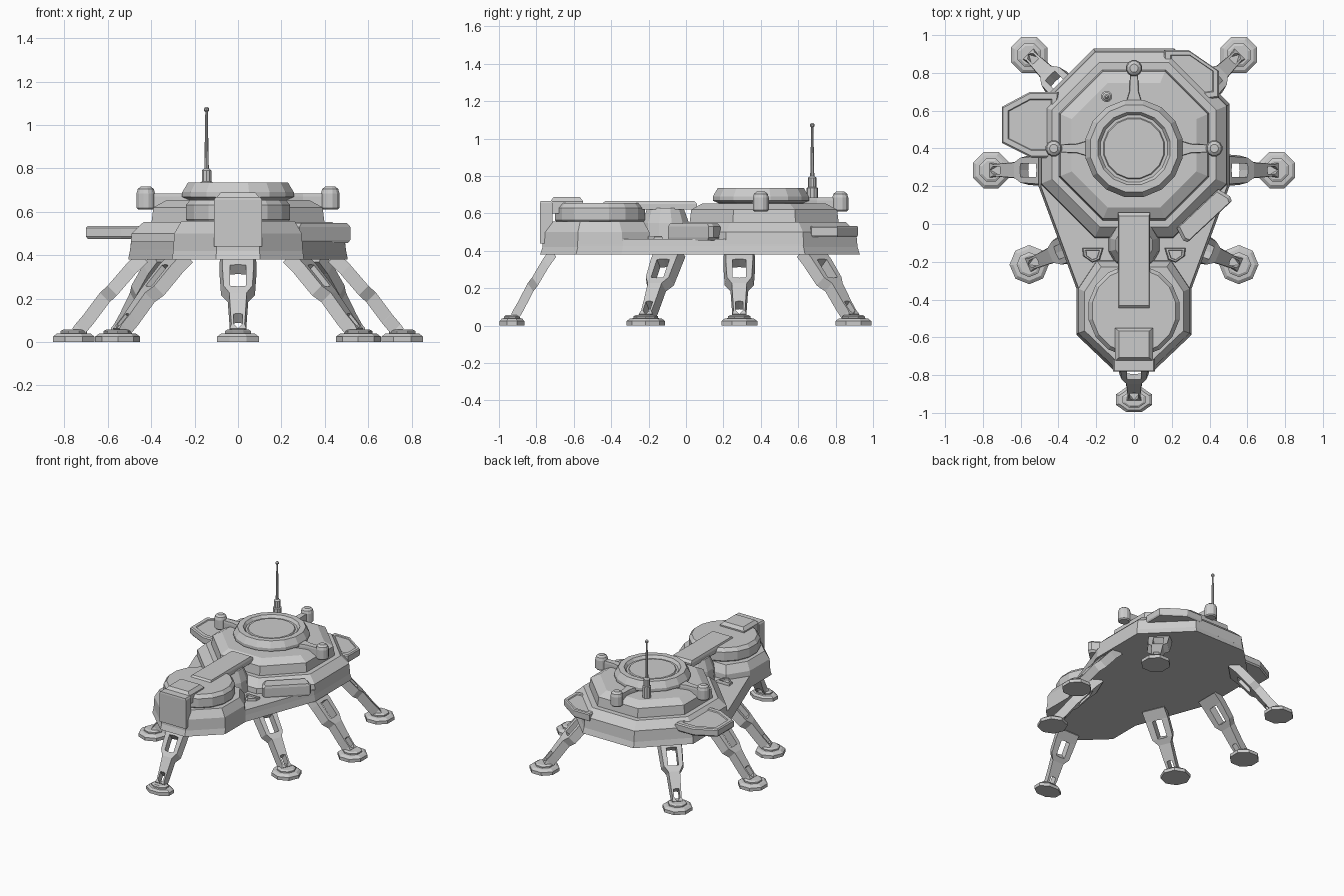
import bpy, bmesh
from math import sin, cos, pi, radians
from mathutils import Vector, Matrix

if "Cube" in bpy.data.objects:
    bpy.data.objects.remove(bpy.data.objects["Cube"])


def loft(name, sets, mat=None):
    """Skin one or more stacks of equal-sized rings, capped at both ends."""
    bm = bmesh.new()
    for rings in sets:
        vs = [[bm.verts.new(p) for p in r] for r in rings]
        n = len(rings[0])
        for a, b in zip(vs, vs[1:]):
            for i in range(n):
                j = (i + 1) % n
                bm.faces.new((a[i], a[j], b[j], b[i]))
        bm.faces.new(vs[0][::-1])
        bm.faces.new(vs[-1])
    if mat:
        bm.transform(mat)
    bmesh.ops.recalc_face_normals(bm, faces=bm.faces)
    me = bpy.data.meshes.new(name)
    bm.to_mesh(me)
    bm.free()
    ob = bpy.data.objects.new(name, me)
    bpy.context.collection.objects.link(ob)
    return ob


def prism(name, pts, layers, centre=None, mat=None):
    """Outline stacked at (z, scale) layers around a centre."""
    c = centre or (sum(p[0] for p in pts) / len(pts), sum(p[1] for p in pts) / len(pts))
    rings = [[(c[0] + (x - c[0]) * s, c[1] + (y - c[1]) * s, z) for x, y in pts]
             for z, s in layers]
    return loft(name, [rings], mat)


def lathe(name, profile, centre, n=16, mat=None):
    rings = [[(centre[0] + r * cos(2 * pi * (i + .5) / n),
               centre[1] + r * sin(2 * pi * (i + .5) / n), z) for i in range(n)]
             for r, z in profile]
    return loft(name, [rings], mat)


def sym(half):
    """Close a right-hand outline by mirroring it across x = 0."""
    return half + [(-x, y) for x, y in reversed(half)]


def rect(x0, x1, y0, y1):
    return [(x0, y0), (x1, y0), (x1, y1), (x0, y1)]


# Hull: low deck, rear octagon and front head
prism("lower_hull", sym([(.10, -.77), (.30, -.58), (.30, -.34), (.50, .20), (.50, .63), (.21, .92)]),
      [(.38, 1.012), (.425, .995), (.462, .985)], (0, .1))
octagon = sym([(.21, -.08), (.50, .21), (.50, .63), (.21, .92)])
prism("rear_hull", octagon, [(.42, .995), (.50, .98), (.553, .87)], (0, .42))
prism("rear_upper_tier", octagon, [(.54, .80), (.62, .78), (.653, .66)], (0, .41))
prism("front_head", sym([(.10, -.77), (.30, -.58), (.30, -.34), (.20, -.19)]),
      [(.42, .995), (.50, .98), (.557, .87)], (0, -.47))

# Round hatches on top
lathe("main_hatch", [(.225, .63), (.23, .655), (.262, .668), (.262, .69), (.235, .735), (.195, .735),
                     (.18, .715), (.165, .715), (.16, .722)], (0, .40))
lathe("head_turret", [(.225, .54), (.245, .565), (.245, .63), (.225, .655)], (0, -.46))
lathe("neck_barrel", [(.14, .45), (.13, .55), (.10, .63)], (0, -.11), 12)

# Spine beam and nose blocks
prism("spine_beam", rect(-.085, .085, -.45, .06), [(.62, 1), (.65, 1), (.667, .93)])
prism("nose_plate", rect(-.11, .11, -.78, -.715), [(.44, 1), (.655, 1), (.667, .94)])
prism("nose_cap", rect(-.10, .10, -.725, -.55), [(.60, 1), (.665, 1), (.688, .80)])

# Three sensor pods on arms around the hatch
for k, name in ((0, "right"), (1, "back"), (2, "left")):
    m = Matrix.Translation((0, .40, 0)) @ Matrix.Rotation(k * pi / 2, 4, 'Z')
    prism(name + "_pod_arm", [(.20, -.055), (.30, -.025), (.42, -.02), (.42, .02), (.30, .025), (.20, .055)],
          [(.62, 1), (.67, 1), (.685, .9)], mat=m)
    lathe(name + "_pod", [(.036, .61), (.044, .618), (.044, .685), (.038, .705), (.022, .717)], (.425, 0), 12, m)

# Antenna
lathe("antenna", [(.03, .62), (.03, .735), (.023, .74), (.023, .79), (.011, .80), (.006, 1.06),
                  (.012, 1.066), (.012, 1.076), (.005, 1.083)], (-.145, .675), 10)

# Side panels with shallow recessed tops
panel = [(.475, .95), (.485, 1), (.526, 1), (.534, .95), (.534, .78), (.528, .75)]
prism("left_panel", [(-.70, .43), (-.54, .35), (-.42, .35), (-.40, .70), (-.55, .70), (-.70, .62)], panel)
prism("back_right_panel", [(.16, .92), (.16, .86), (.38, .66), (.45, .67), (.45, .81), (.29, .92)], panel)
m = Matrix.Translation((.37, .045, 0)) @ Matrix.Rotation(radians(43), 4, 'Z')
prism("right_cargo_box", [(-.16, -.045), (.16, -.045), (.17, -.02), (.15, .05), (-.15, .05), (-.17, -.02)],
      [(.455, .92), (.47, 1), (.53, 1), (.547, .9)], mat=m)

# Deck vents
for s, name in ((1, "right"), (-1, "left")):
    prism(name + "_deck_vent", [(s * x, y) for x, y in
                                ((.16, -.125), (.275, -.125), (.27, -.17), (.22, -.205), (.18, -.19))],
          [(.45, 1), (.475, .95), (.48, .85), (.48, .65), (.468, .6)])

# Legs: (inward distance, z, outer half width, window half width)
stations = [(.32, .39, .085, 0), (.262, .335, .085, 0), (.26, .332, .085, .036), (.178, .237, .078, .036),
            (.175, .234, .075, 0), (.143, .205, .047, 0), (.072, .11, .040, 0), (.07, .107, .040, .02),
            (.03, .06, .036, .02), (.015, .04, .045, 0)]


def leg(name, x, y, angle, stretch=1):
    m = (Matrix.Translation((x, y, 0)) @ Matrix.Rotation(radians(angle), 4, 'Z')
         @ Matrix.Diagonal((stretch, 1, 1, 1)))
    t = .022
    rails = [[[(-d + t, s * w * .85, z + t), (-d - t, s * w, z - t), (-d - t, s * i, z - t), (-d + t, s * i, z + t)]
              for d, z, w, i in stations] for s in (1, -1)]
    loft(name + "_leg", rails, m)
    lathe(name + "_foot", [(.104, 0), (.104, .024), (.085, .038), (.066, .04), (.066, .05), (.052, .057)],
          (0, 0), 8, m)


leg("front", 0, -.93, -90, .69)
for s, name in ((1, "right"), (-1, "left")):
    for part, x, y, a in (("front", .555, -.215, -23), ("middle", .757, .285, 0), ("back", .555, .895, 45)):
        leg(f"{part}_{name}", s * x, y, a if s > 0 else 180 - a)
